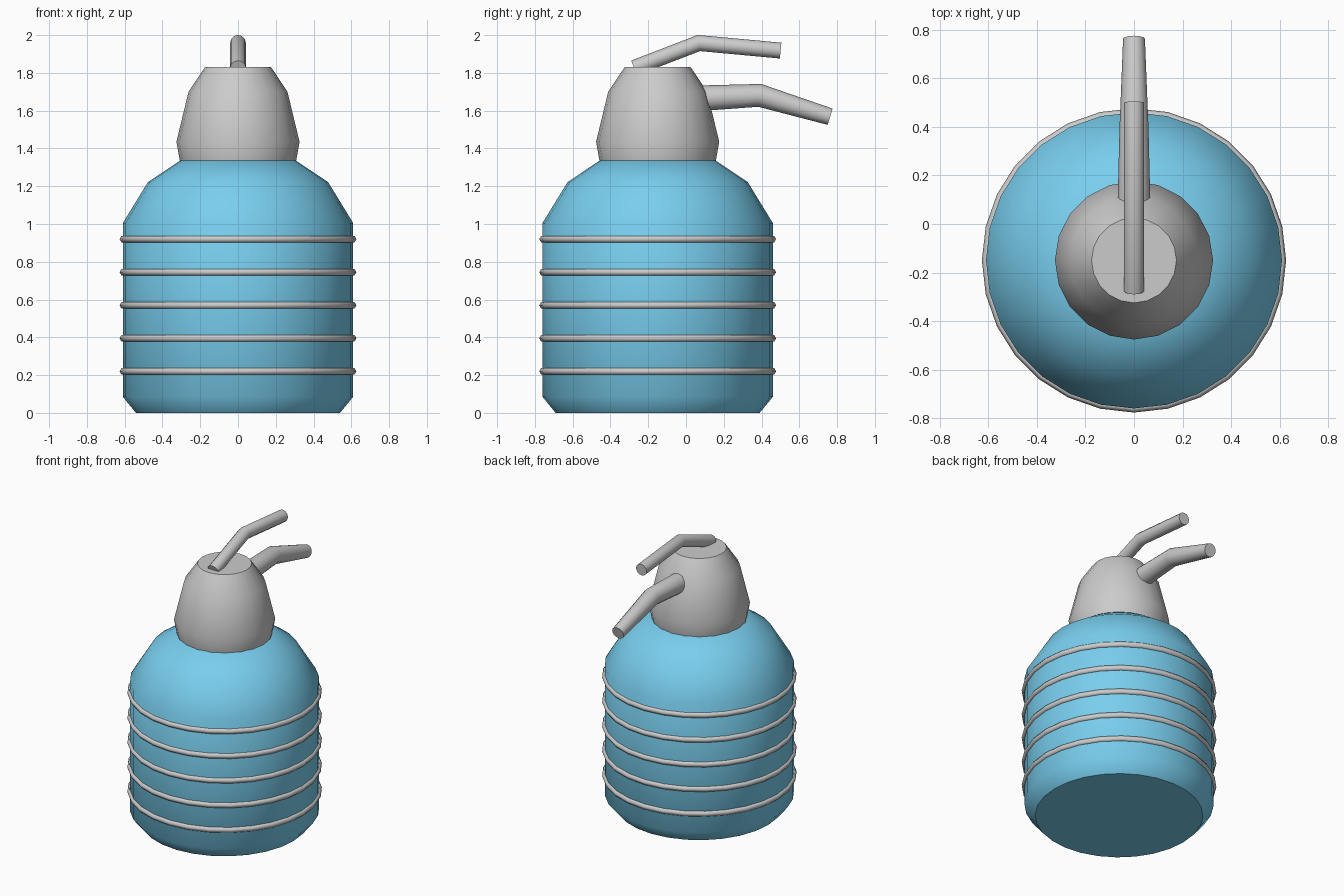
import bpy, bmesh, math
from mathutils import Vector

if "Cube" in bpy.data.objects:
    bpy.data.objects.remove(bpy.data.objects["Cube"])

CY = -0.15  # y of the bottle axis


def finish(name, bm, color=None, angle=45):
    bmesh.ops.recalc_face_normals(bm, faces=bm.faces)
    me = bpy.data.meshes.new(name)
    bm.to_mesh(me)
    bm.free()
    ob = bpy.data.objects.new(name, me)
    bpy.context.collection.objects.link(ob)
    if color:
        mat = bpy.data.materials.new(name + "_colour")
        mat.diffuse_color = color
        mat.use_nodes = True
        mat.node_tree.nodes["Principled BSDF"].inputs["Base Color"].default_value = mat.diffuse_color
        me.materials.append(mat)
    bpy.ops.object.select_all(action='DESELECT')
    ob.select_set(True)
    bpy.context.view_layer.objects.active = ob
    bpy.ops.object.shade_smooth_by_angle(angle=math.radians(angle))
    return ob


def skin(bm, rings):
    # bridge consecutive vertex rings and cap both ends
    n = len(rings[0])
    for a, b in zip(rings, rings[1:]):
        for i in range(n):
            j = (i + 1) % n
            bm.faces.new((a[i], a[j], b[j], b[i]))
    bm.faces.new(rings[0][::-1])
    bm.faces.new(rings[-1])


def lathe(name, profile, sides, color=None):
    bm = bmesh.new()
    angs = [2 * math.pi * i / sides for i in range(sides)]
    skin(bm, [[bm.verts.new((r * math.cos(a), CY + r * math.sin(a), z)) for a in angs]
              for r, z in profile])
    return finish(name, bm, color)


def tube(name, path, sides=12):
    # path: (y, z, radius) points in the x = 0 plane, mitred at the bends
    bm = bmesh.new()
    pts = [Vector((0, y, z)) for y, z, r in path]
    dirs = [(b - a).normalized() for a, b in zip(pts, pts[1:])]
    rings = []
    for k, p in enumerate(pts):
        d0, d1 = dirs[max(k - 1, 0)], dirs[min(k, len(dirs) - 1)]
        t = (d0 + d1).normalized()
        up = Vector((0, -t.z, t.y)) / t.dot(d1)
        r = path[k][2]
        angs = [2 * math.pi * i / sides for i in range(sides)]
        rings.append([bm.verts.new(p + r * (math.cos(a) * Vector((1, 0, 0)) + math.sin(a) * up))
                      for a in angs])
    skin(bm, rings)
    return finish(name, bm)


# Bottle body
lathe("bottle_body", [(0.54, 0), (0.61, 0.085), (0.61, 1.005), (0.477, 1.222), (0.305, 1.337)],
      28, (0.19, 0.62, 0.86, 1))

# Pump head
lathe("pump_head", [(0.308, 1.335), (0.326, 1.435), (0.262, 1.70), (0.175, 1.83)], 20)

# Bands around the body
for i in range(5):
    bpy.ops.mesh.primitive_torus_add(location=(0, CY, 0.22 + 0.175 * i), major_segments=28,
                                     minor_segments=6, major_radius=0.607, minor_radius=0.02)
    band = bpy.context.object
    band.name = f"band_{i + 1}"
    bpy.ops.object.shade_smooth()

# Lever and spout
tube("lever", [(-0.275, 1.826, 0.042), (0.068, 1.958, 0.042), (0.501, 1.918, 0.042)])
tube("spout", [(0.06, 1.665, 0.068), (0.39, 1.681, 0.06), (0.763, 1.568, 0.045)])
